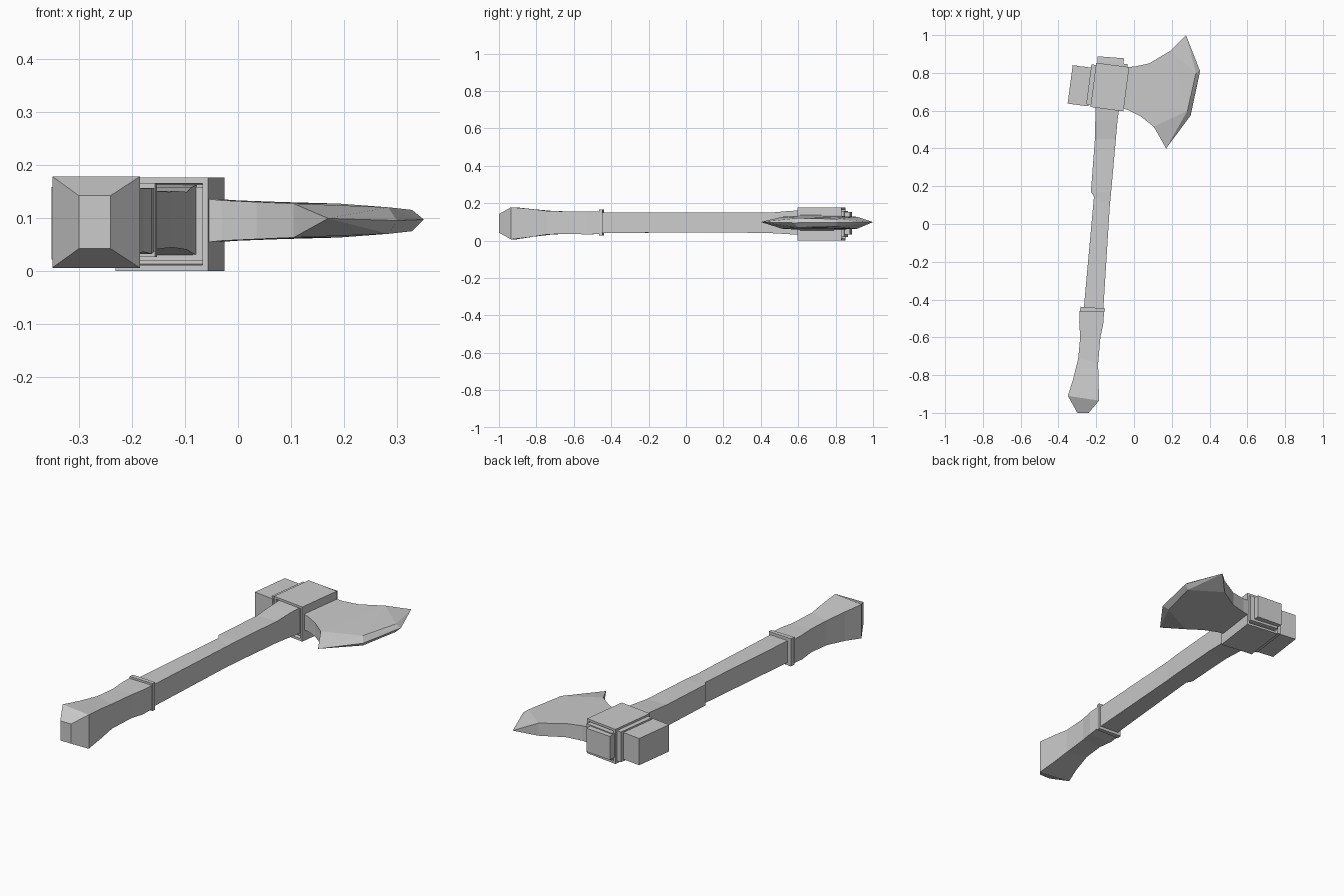
import bpy, bmesh, math
from mathutils import Matrix

if "Cube" in bpy.data.objects:
    bpy.data.objects.remove(bpy.data.objects["Cube"])

def finish(bm, name):
    bmesh.ops.recalc_face_normals(bm, faces=bm.faces)
    mesh = bpy.data.meshes.new(name)
    bm.to_mesh(mesh)
    bm.free()
    ob = bpy.data.objects.new(name, mesh)
    bpy.context.collection.objects.link(ob)
    return ob

def loft(name, stations):
    """Four-sided loft; station = (y_left, y_right, x_left, x_right, z_low, z_high)."""
    bm = bmesh.new()
    rings = []
    for yl, yr, xl, xr, z0, z1 in stations:
        rings.append([bm.verts.new(p) for p in
                      ((xl, yl, z0), (xr, yr, z0), (xr, yr, z1), (xl, yl, z1))])
    for a, b in zip(rings, rings[1:]):
        for i in range(4):
            j = (i + 1) % 4
            bm.faces.new((a[i], a[j], b[j], b[i]))
    bm.faces.new(rings[0])
    bm.faces.new(rings[-1])
    return finish(bm, name)

# The head sits slightly turned about the vertical axis
HEAD = Matrix.Translation((-0.128, 0.725, 0)) @ Matrix.Rotation(math.radians(-7.5), 4, 'Z')

def head_box(name, lo, hi, recess=False):
    bm = bmesh.new()
    size = [h - l for l, h in zip(lo, hi)]
    mid = [(h + l) / 2 for l, h in zip(lo, hi)]
    bmesh.ops.create_cube(bm, size=1, matrix=Matrix.Translation(mid) @ Matrix.Diagonal((*size, 1)))
    if recess:
        # socket openings at both ends of the block
        ends = [f for f in bm.faces if abs(f.normal.y) > 0.9]
        bmesh.ops.inset_individual(bm, faces=ends, thickness=0.016, depth=0)
        bmesh.ops.inset_individual(bm, faces=ends, thickness=0.002, depth=-0.02)
    bmesh.ops.transform(bm, matrix=HEAD, verts=bm.verts)
    return finish(bm, name)

# Wrapped grip with flared pommel
loft("grip", [
    (-1.00, -1.00, -0.30, -0.24, 0.042, 0.142),
    (-0.91, -0.935, -0.35, -0.185, 0.006, 0.178),
    (-0.82, -0.82, -0.322, -0.188, 0.020, 0.168),
    (-0.71, -0.74, -0.295, -0.190, 0.033, 0.158),
    (-0.60, -0.60, -0.285, -0.178, 0.036, 0.155),
    (-0.52, -0.53, -0.290, -0.163, 0.032, 0.156),
    (-0.46, -0.46, -0.288, -0.158, 0.036, 0.156),
])
loft("grip_collar", [
    (-0.462, -0.465, -0.286, -0.156, 0.026, 0.166),
    (-0.438, -0.447, -0.283, -0.153, 0.026, 0.166),
])

# Wooden shaft with a small notch, passing through the head
loft("shaft", [
    (-0.46, -0.46, -0.267, -0.163, 0.040, 0.151),
    (0.145, 0.10, -0.212, -0.128, 0.044, 0.149),
    (0.17, 0.17, -0.228, -0.121, 0.044, 0.151),
    (0.45, 0.45, -0.207, -0.096, 0.040, 0.149),
    (0.55, 0.55, -0.205, -0.087, 0.034, 0.158),
    (0.62, 0.62, -0.203, -0.078, 0.030, 0.162),
    (0.888, 0.877, -0.193, -0.053, 0.032, 0.152),
])

# Head block, end rim, collar and poll
head_box("head_block", (-0.088, -0.118, 0.0), (0.088, 0.118, 0.176), recess=True)
head_box("head_sleeve", (-0.078, -0.108, 0.020), (0.078, 0.132, 0.158))
head_box("poll_collar", (-0.112, -0.106, 0.012), (-0.08, 0.106, 0.166))
head_box("poll", (-0.21, -0.116, 0.022), (-0.10, 0.089, 0.158))

# Blade: thick root stations flowing to a faceted bevel and sharp edge
MID = 0.095
bm = bmesh.new()
pair = lambda x, y, h: [bm.verts.new((x, y, MID + s * h)) for s in (1, -1)]
stations = [  # (low corner, high corner, half thickness)
    ((-0.07, 0.615), (-0.06, 0.83), 0.042),
    ((-0.03, 0.603), (0.0, 0.833), 0.038),
    ((0.035, 0.57), (0.08, 0.85), 0.035),
    ((0.105, 0.515), (0.19, 0.915), 0.032),
]
rows = [(pair(*lo, h), pair(*hi, h)) for lo, hi, h in stations]
bevel = [pair(0.283, 0.60, 0.025), pair(0.328, 0.80, 0.020)]
edge = [bm.verts.new((x, y, z)) for x, y, z in
        ((0.17, 0.40, 0.099), (0.30, 0.575, 0.095), (0.35, 0.81, 0.097), (0.275, 1.0, 0.099))]
bm.faces.new((*rows[0][0], *reversed(rows[0][1])))
for (l0, h0), (l1, h1) in zip(rows, rows[1:]):
    for a, b in ((l0, l1), (h0, h1)):
        bm.faces.new((a[0], b[0], b[1], a[1]))
    for s in (0, 1):
        bm.faces.new((l0[s], l1[s], h1[s], h0[s]))
low, high = rows[-1]
for s in (0, 1):
    d1, d2 = bevel[0][s], bevel[1][s]
    for f in ((low[s], d1, high[s]), (d1, d2, high[s]), (low[s], edge[0], d1),
              (edge[0], edge[1], d1), (d1, edge[1], edge[2]), (d1, edge[2], d2),
              (d2, edge[2], edge[3]), (high[s], d2, edge[3])):
        bm.faces.new(f)
bm.faces.new((*low, edge[0]))
bm.faces.new((*high, edge[3]))
finish(bm, "blade")
